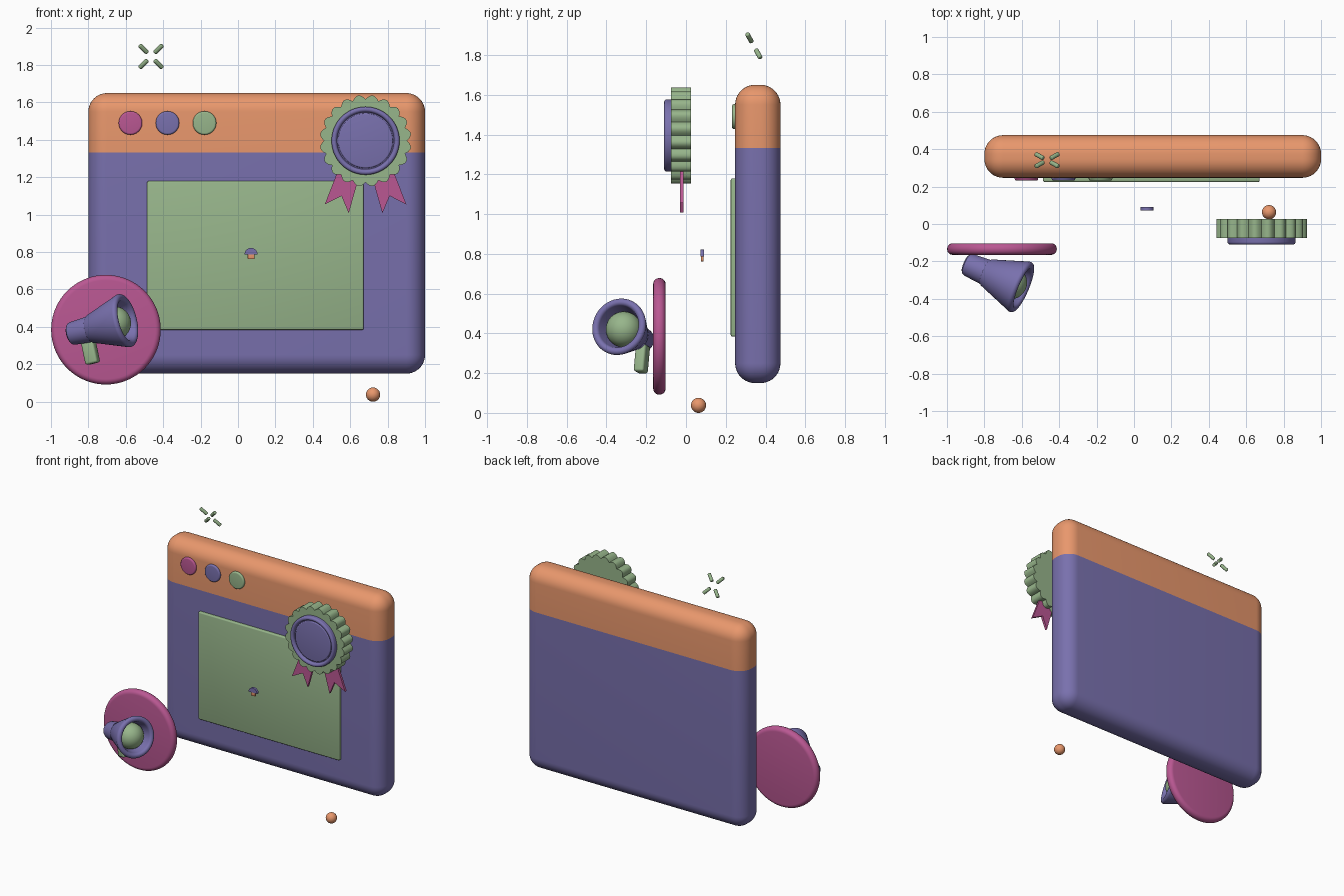
import bpy, bmesh
from math import sin, cos, pi, radians
from mathutils import Vector, Matrix

if "Cube" in bpy.data.objects:
    bpy.data.objects.remove(bpy.data.objects["Cube"])


def material(name, rgb):
    m = bpy.data.materials.new(name)
    m.diffuse_color = [(c / 255) ** 2.2 for c in rgb] + [1]
    m.use_nodes = True
    m.node_tree.nodes["Principled BSDF"].inputs["Base Color"].default_value = m.diffuse_color
    return m


ORANGE = material("orange", (232, 150, 108))
PURPLE = material("purple", (120, 112, 172))
GREEN = material("green", (150, 180, 138))
PINK = material("pink", (184, 88, 145))


def finish(name, bm, mat):
    bmesh.ops.recalc_face_normals(bm, faces=bm.faces)
    me = bpy.data.meshes.new(name)
    bm.to_mesh(me)
    bm.free()
    ob = bpy.data.objects.new(name, me)
    bpy.context.collection.objects.link(ob)
    me.materials.append(mat)
    bpy.ops.object.select_all(action='DESELECT')
    ob.select_set(True)
    bpy.context.view_layer.objects.active = ob
    bpy.ops.object.shade_smooth_by_angle(angle=radians(35))
    return ob


def rounded_box(name, centre, size, r, mat, seg=3, rot=None, cut=None):
    """Bevelled box; cut=(z, keep_upper) trims it at a height."""
    bm = bmesh.new()
    bmesh.ops.create_cube(bm, size=1, matrix=Matrix.Diagonal((*size, 1)))
    bmesh.ops.bevel(bm, geom=bm.edges[:], offset=r, segments=seg, profile=0.5, affect='EDGES')
    if rot:
        bmesh.ops.rotate(bm, verts=bm.verts, matrix=rot)
    bmesh.ops.translate(bm, verts=bm.verts, vec=centre)
    if cut:
        bmesh.ops.bisect_plane(bm, geom=bm.verts[:] + bm.edges[:] + bm.faces[:],
                               plane_co=(0, 0, cut[0]), plane_no=(0, 0, 1),
                               clear_inner=cut[1], clear_outer=not cut[1])
    return finish(name, bm, mat)


def lathe(name, profile, origin, axis, mat, n=48):
    """Revolve (radius, height) points about an axis through origin."""
    bm = bmesh.new()
    vs = [bm.verts.new((r, 0, h)) for r, h in profile]
    es = [bm.edges.new(p) for p in zip(vs, vs[1:])]
    bmesh.ops.spin(bm, geom=vs + es, cent=(0, 0, 0), axis=(0, 0, 1), angle=2 * pi, steps=n)
    bmesh.ops.remove_doubles(bm, verts=bm.verts, dist=1e-5)
    q = Vector((0, 0, 1)).rotation_difference(Vector(axis))
    bmesh.ops.transform(bm, verts=bm.verts, matrix=Matrix.Translation(origin) @ q.to_matrix().to_4x4())
    return finish(name, bm, mat)


def arc(cr, ch, r, a0, a1, n=8):
    return [(cr + r * cos(radians(a0 + (a1 - a0) * i / n)),
             ch + r * sin(radians(a0 + (a1 - a0) * i / n))) for i in range(n + 1)]


def ball_profile(r):
    return [(0, -r)] + arc(0, 0, r, -80, 80, 16) + [(0, r)]


def disc_profile(R, t, r):
    return [(0, 0)] + arc(R - r, r, r, -90, 0, 5) + arc(R - r, t - r, r, 0, 90, 5) + [(0, t)]


def slab(name, outline, y0, y1, mat):
    """Extrude an (x, z) outline from y0 to y1."""
    bm = bmesh.new()
    f = bm.faces.new([bm.verts.new((x, y0, z)) for x, z in outline])
    ext = bmesh.ops.extrude_face_region(bm, geom=[f], use_keep_orig=True)
    bmesh.ops.translate(bm, vec=(0, y1 - y0, 0),
                        verts=[v for v in ext['geom'] if isinstance(v, bmesh.types.BMVert)])
    return finish(name, bm, mat)


FRONT = (0, -1, 0)

# Browser window: body, header, buttons and content panel
for name, mat, upper in (("window_body", PURPLE, False), ("window_header", ORANGE, True)):
    rounded_box(name, (0.1, 0.361, 0.9), (1.8, 0.228, 1.5), 0.1, mat, 10, cut=(1.333, upper))
for i, mat in enumerate((PINK, PURPLE, GREEN)):
    lathe(f"window_button_{i + 1}", disc_profile(0.063, 0.035, 0.01),
          (-0.575 + i * 0.198, 0.267, 1.49), FRONT, mat)
rounded_box("content_panel", (0.093, 0.245, 0.782), (1.158, 0.04, 0.795), 0.008, GREEN)

# Badge: scalloped rosette, dished medallion and two ribbon tails
bx, bz, teeth, sub = 0.682, 1.395, 20, 8
rim = []
for i in range(teeth * sub):
    a = 2 * pi * i / (teeth * sub)
    r = 0.222 + 0.023 * abs(sin(a * teeth / 2))
    rim.append((bx + r * cos(a), bz + r * sin(a)))
slab("badge_rosette", rim, 0.026, -0.075, GREEN)
lathe("badge_medallion", [(0.182, 0)] + arc(0.168, 0.022, 0.014, 0, 180, 10)
      + [(0.152, 0.016), (0.149, 0.016)] + arc(0.139, 0.018, 0.007, 0, 90, 4) + [(0, 0.025)],
      (bx, -0.074, bz), FRONT, PURPLE, 64)
tail = [(0.04, 0.99), (0.046, 1.163), (0.09, 1.008), (0.129, 1.10), (0.218, 1.055), (0.146, 1.24), (0.06, 1.26)][1:]
for side, label in ((-1, "left"), (1, "right")):
    slab(f"badge_ribbon_{label}", [(bx + side * x, z) for x, z in tail], -0.03, -0.012, PINK)

# Round plate behind the megaphone
lathe("megaphone_plate", disc_profile(0.293, 0.062, 0.029), (-0.706, -0.103, 0.385), FRONT, PINK, 72)

# Megaphone: hollow horn, dome speaker and grip
back = Vector((-0.897, -0.213, 0.362))
axis = (Vector((-0.592, -0.343, 0.437)) - back).normalized()
horn = ([(0, -0.005), (0.045, -0.005), (0.058, 0.004), (0.062, 0.015), (0.07, 0.115), (0.076, 0.122)]
        + arc(0.126, 0.322, 0.019, -10, 170, 10) + [(0.075, 0.2), (0, 0.2)])
lathe("megaphone_horn", horn, back, axis, PURPLE, 56)
lathe("megaphone_dome", ball_profile(0.09), back + axis * 0.262, axis, GREEN, 40)
rot = axis.to_track_quat('X', 'Z').to_matrix()
rounded_box("megaphone_grip", (-0.79, -0.222, 0.272), (0.072, 0.055, 0.14), 0.012, GREEN, 3, rot)

# Sparkle: four short strokes on a tilted plane
centre = Vector((-0.465, 0.341, 1.846))
for i, (sx, sz) in enumerate(((-1, 1), (1, 1), (1, -1), (-1, -1))):
    d = Vector((sx, -0.55 * sz, sz)).normalized()
    lathe(f"sparkle_stroke_{i + 1}", disc_profile(0.012, 0.062, 0.005), centre + d * 0.03, d, GREEN, 16)

# Loose ball and the tiny awning-and-block ornament
lathe("loose_ball", ball_profile(0.038), (0.722, 0.063, 0.038), (0, 0, 1), ORANGE, 32)
cap = arc(0.07, 0.787, 0.035, 0, 180, 16)
slab("ornament_cap", cap, 0.073, 0.091, PURPLE)
rounded_box("ornament_block", (0.07, 0.082, 0.78), (0.036, 0.014, 0.036), 0.003, ORANGE)
